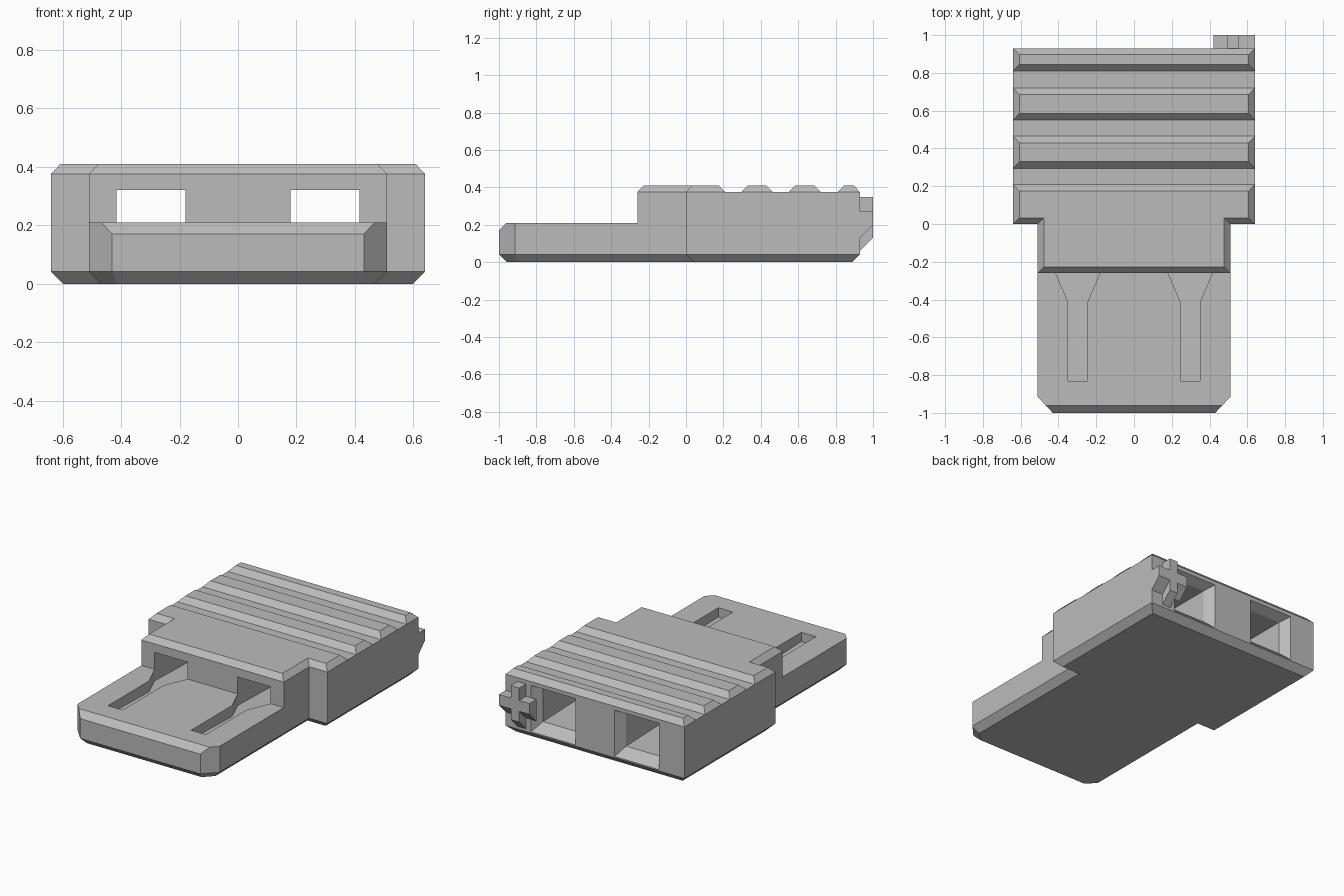
import bpy, bmesh
from mathutils import Vector

cube = bpy.data.objects.get("Cube")
if cube:
    bpy.data.objects.remove(cube, do_unlink=True)

grey = bpy.data.materials.new("light grey plastic")
grey.use_nodes = True
grey.diffuse_color = (0.5, 0.5, 0.5, 1)
grey.node_tree.nodes["Principled BSDF"].inputs["Base Color"].default_value = (0.5, 0.5, 0.5, 1)


def loft(name, rings):
    """Solid through equal-length rings of points, capped at both ends."""
    bm = bmesh.new()
    loops = [[bm.verts.new(p) for p in ring] for ring in rings]
    for a, b in zip(loops, loops[1:]):
        for i in range(len(a)):
            j = (i + 1) % len(a)
            bm.faces.new((a[i], a[j], b[j], b[i]))
    bm.faces.new(loops[0][::-1])
    bm.faces.new(loops[-1])
    bmesh.ops.recalc_face_normals(bm, faces=bm.faces)
    mesh = bpy.data.meshes.new(name)
    bm.to_mesh(mesh)
    bm.free()
    mesh.materials.append(grey)
    obj = bpy.data.objects.new(name, mesh)
    bpy.context.collection.objects.link(obj)
    return obj


def side_prism(name, profile, x0, x1):
    """Extrude a (y, z) profile across x."""
    return loft(name, [[(x, y, z) for y, z in profile] for x in (x0, x1)])


def inset(points, d):
    """Mitred inward offset of a counter-clockwise outline."""
    out = []
    for i, p in enumerate(points):
        p = Vector(p)
        e1 = (p - Vector(points[i - 1])).normalized()
        e2 = (Vector(points[(i + 1) % len(points)]) - p).normalized()
        n1, n2 = Vector((-e1.y, e1.x)), Vector((-e2.y, e2.x))
        out.append(p + (n1 + n2) * d / (1 + n1.dot(n2)))
    return out


def cut(target, cutter):
    cutter.hide_render = True
    mod = target.modifiers.new("cut", 'BOOLEAN')
    mod.operation, mod.solver, mod.object = 'DIFFERENCE', 'EXACT', cutter
    bpy.context.view_layer.objects.active = target
    bpy.ops.object.modifier_apply(modifier=mod.name)
    bpy.data.objects.remove(cutter, do_unlink=True)


# Body: stepped outline with chamfered bottom and top edges
half = [(0.43, -1), (0.51, -0.915), (0.51, 0), (0.64, 0), (0.64, 0.93)]
outline = half + [(-x, y) for x, y in reversed(half)]
levels = [(0, 0.042), (0.042, 0), (0.375, 0), (0.41, 0.033)]
body = loft("connector_body", [[(p[0], p[1], z) for p in inset(outline, d)] for z, d in levels])

# Lower the front tongue and bevel its nose and the neck edge
cut(body, side_prism("tongue_cutter", [(-1.1, 0.07), (-0.96, 0.21), (-0.26, 0.21),
                                       (-0.26, 0.375), (-0.19, 0.45), (-1.1, 0.45)], -1, 1))

# Grip grooves across the top
for start, end in ((0.21, 0.295), (0.465, 0.55), (0.72, 0.81)):
    cut(body, side_prism("groove_cutter", [(start - 0.05, 0.425), (start, 0.375),
                                           (end, 0.375), (end + 0.05, 0.425)], -1, 1))

# Wire channels: flared rear mouth, cavity, and narrowing slot in the tongue
sections = [(0.94, 0.134, 0.466, 0.041, 0.355), (0.87, 0.18, 0.415, 0.105, 0.32),
            (-0.26, 0.18, 0.415, 0.135, 0.32), (-0.41, 0.245, 0.35, 0.139, 0.32),
            (-0.83, 0.245, 0.35, 0.15, 0.32)]
for side in (-1, 1):
    cut(body, loft("channel_cutter", [[(side * a, y, lo), (side * b, y, lo),
                                       (side * b, y, hi), (side * a, y, hi)]
                                      for y, a, b, lo, hi in sections]))

# Raised polarity cross on the back, with sloped undersides
side_prism("cross_upright", [(0.93, 0.06), (1, 0.13), (1, 0.35), (0.93, 0.35)], 0.495, 0.555)
side_prism("cross_bar", [(0.93, 0.13), (1, 0.2), (1, 0.27), (0.93, 0.27)], 0.42, 0.64)
